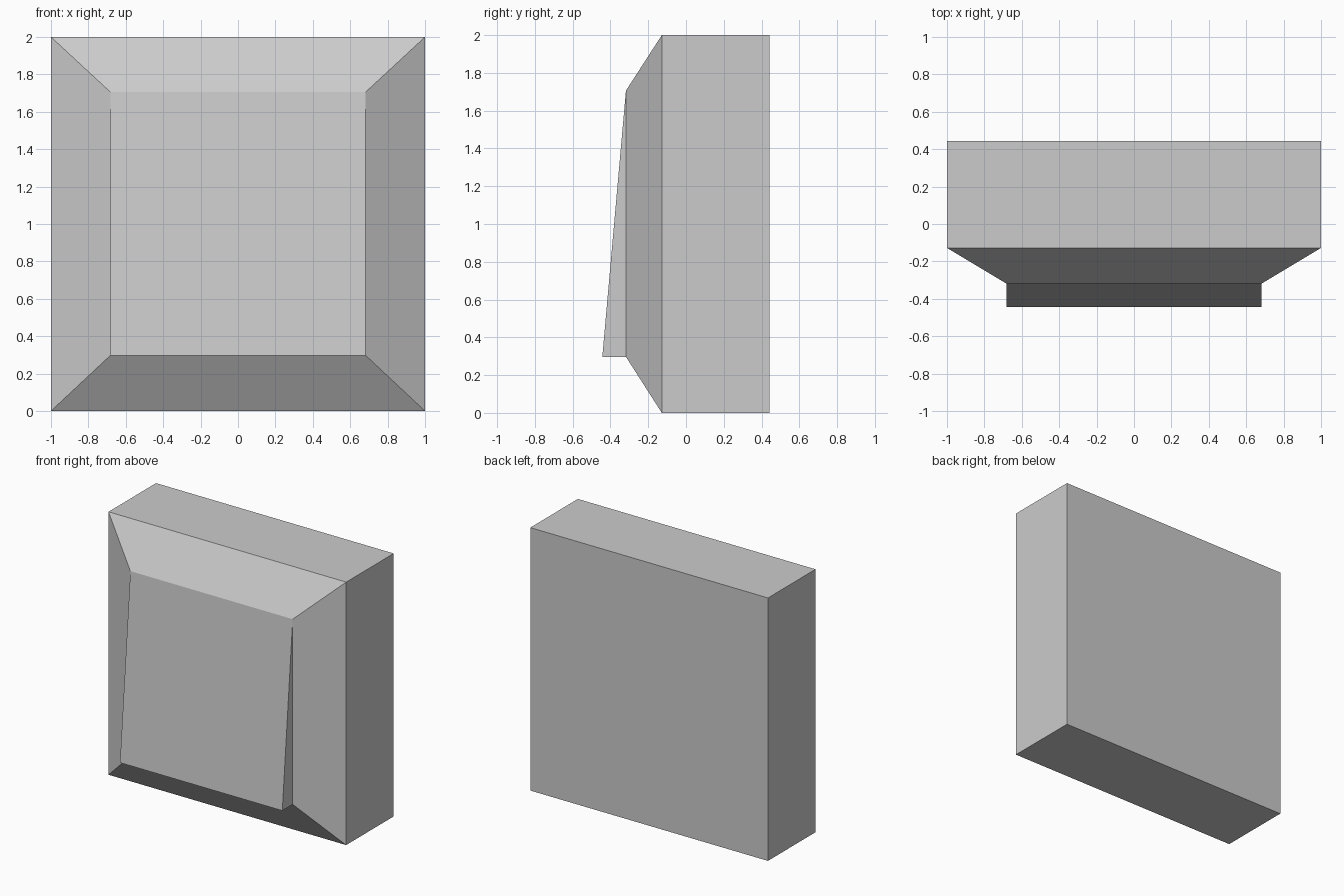
import bpy, bmesh

if "Cube" in bpy.data.objects:
    bpy.data.objects.remove(bpy.data.objects["Cube"])


def loft(name, rings):
    """Join equal-length point rings with side faces and cap both ends."""
    bm = bmesh.new()
    loops = [[bm.verts.new(p) for p in ring] for ring in rings]
    for a, b in zip(loops, loops[1:]):
        n = len(a)
        for i in range(n):
            j = (i + 1) % n
            bm.faces.new((a[i], a[j], b[j], b[i]))
    bm.faces.new(loops[0])
    bm.faces.new(loops[-1])
    bmesh.ops.recalc_face_normals(bm, faces=bm.faces)
    mesh = bpy.data.meshes.new(name)
    bm.to_mesh(mesh)
    bm.free()
    obj = bpy.data.objects.new(name, mesh)
    bpy.context.collection.objects.link(obj)
    return obj


def rect(y, half_width, z0, z1):
    return [(-half_width, y, z0), (half_width, y, z0),
            (half_width, y, z1), (-half_width, y, z1)]


BACK, EDGE, PANEL, LIP = 0.443, -0.128, -0.318, -0.443
HALF, BOTTOM, TOP = 0.683, 0.297, 1.706

# Square block with a bevelled front
loft("block", [rect(BACK, 1, 0, 2), rect(EDGE, 1, 0, 2),
               rect(PANEL, HALF, BOTTOM, TOP)])

# Sloping wedge panel, thickest at the bottom
profile = [(PANEL, BOTTOM), (LIP, BOTTOM), (PANEL, TOP)]
loft("wedge_panel", [[(x, y, z) for y, z in profile] for x in (-HALF, HALF)])
